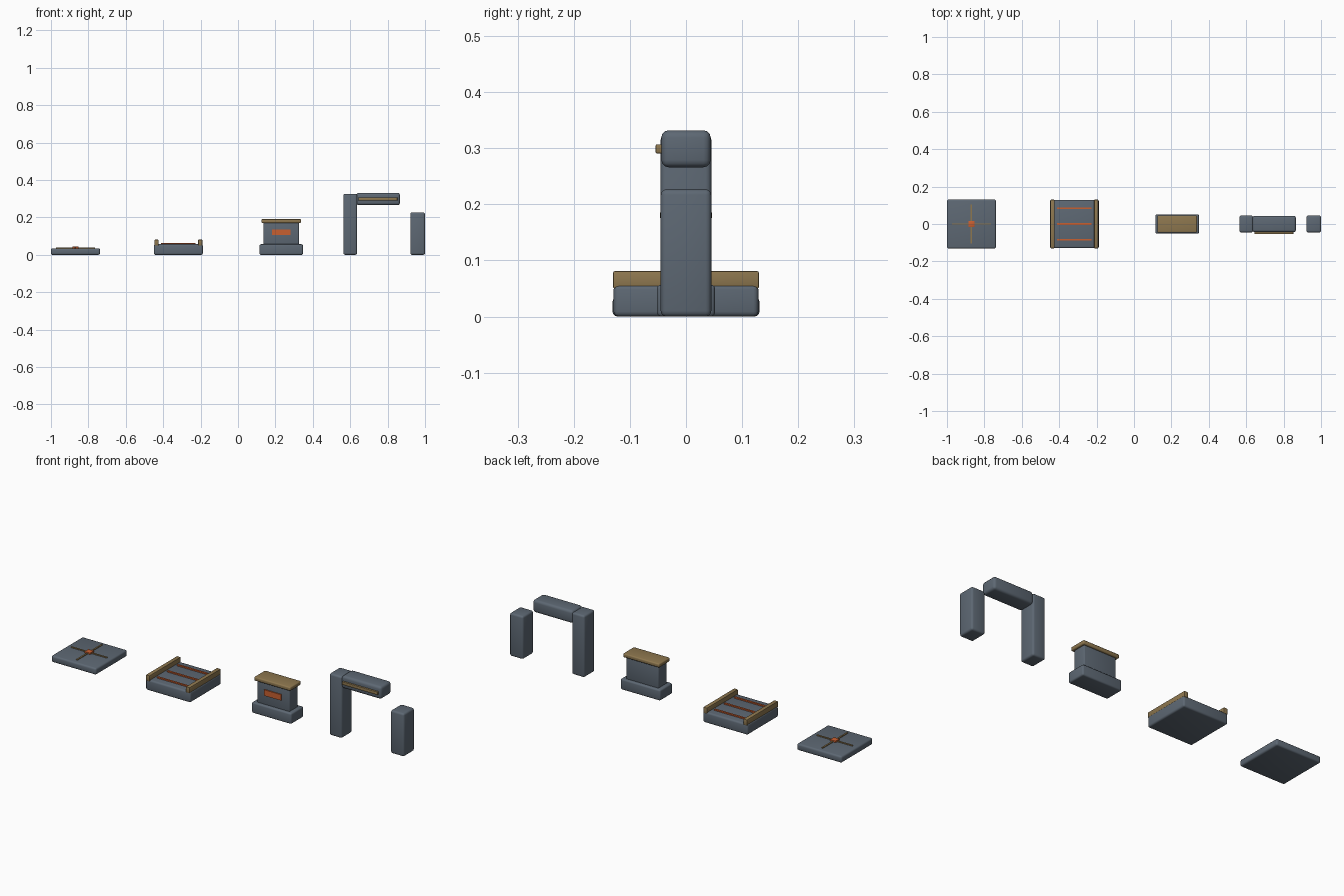
import bpy
import math

if "Cube" in bpy.data.objects:
    bpy.data.objects.remove(bpy.data.objects["Cube"])


def material(name, rgb):
    m = bpy.data.materials.new(name)
    m.diffuse_color = (*rgb, 1)
    m.use_nodes = True
    m.node_tree.nodes["Principled BSDF"].inputs["Base Color"].default_value = m.diffuse_color
    return m


slate = material("slate", (0.11, 0.138, 0.172))
brass = material("brass", (0.27, 0.185, 0.078))
orange = material("orange", (0.58, 0.115, 0.03))


def block(name, mat, x, y, z, bevel=0.0, segments=3):
    """Box from (min, max) ranges with optional rounded edges."""
    ranges = (x, y, z)
    bpy.ops.mesh.primitive_cube_add(size=1, location=[(a + b) / 2 for a, b in ranges])
    ob = bpy.context.object
    ob.name = name
    ob.scale = [b - a for a, b in ranges]
    bpy.ops.object.transform_apply(location=False, rotation=False, scale=True)
    ob.data.materials.append(mat)
    if bevel:
        mod = ob.modifiers.new("rounded edges", 'BEVEL')
        mod.width = bevel
        mod.segments = segments
        bpy.ops.object.modifier_apply(modifier=mod.name)
        bpy.ops.object.shade_smooth_by_angle(angle=math.radians(35))
    return ob


# Floor tile with a brass cross and an orange hub
tx = -0.869
block("floor_tile", slate, (-1.0, -0.738), (-0.131, 0.131), (0, 0.035), 0.009)
block("tile_inlay_across", brass, (tx - 0.105, tx + 0.105), (-0.004, 0.004), (0.033, 0.039))
block("tile_inlay_along", brass, (tx - 0.004, tx + 0.004), (-0.105, 0.105), (0.033, 0.039))
block("tile_hub", orange, (tx - 0.017, tx + 0.017), (-0.017, 0.017), (0.033, 0.044), 0.003, 2)

# Bridge deck with side rails and three glowing strips
bx = -0.319
block("bridge_deck", slate, (bx - 0.131, bx + 0.131), (-0.129, 0.129), (0, 0.057), 0.009)
for side, label in ((-1, "left"), (1, "right")):
    c = bx + side * 0.117
    block("bridge_rail_" + label, brass, (c - 0.011, c + 0.011),
          (-0.13, 0.13), (0.05, 0.081), 0.003, 2)
for i in range(3):
    c = (i - 1) * 0.084
    block("bridge_strip", orange, (bx - 0.093, bx + 0.093),
          (c - 0.005, c + 0.005), (0.055, 0.063))

# Pedestal with plinth, shaft, cap and front plate
px = 0.231
block("pedestal_base", slate, (px - 0.116, px + 0.116), (-0.052, 0.052), (0, 0.057), 0.008)
block("pedestal_shaft", slate, (px - 0.095, px + 0.095), (-0.036, 0.036), (0.05, 0.175), 0.005)
block("pedestal_cap", brass, (px - 0.106, px + 0.106), (-0.046, 0.046), (0.17, 0.191), 0.006)
block("pedestal_plate", orange, (px - 0.049, px + 0.049), (-0.042, -0.034), (0.105, 0.136))

# Broken gateway: tall pillar, lintel with brass trim, and short pillar
block("tall_pillar", slate, (0.563, 0.637), (-0.045, 0.045), (0, 0.326), 0.01)
block("lintel", slate, (0.633, 0.866), (-0.044, 0.044), (0.266, 0.332), 0.013)
block("lintel_trim", brass, (0.645, 0.852), (-0.054, -0.042), (0.291, 0.307), 0.002, 2)
block("short_pillar", slate, (0.921, 1.0), (-0.045, 0.045), (0, 0.227), 0.01)
